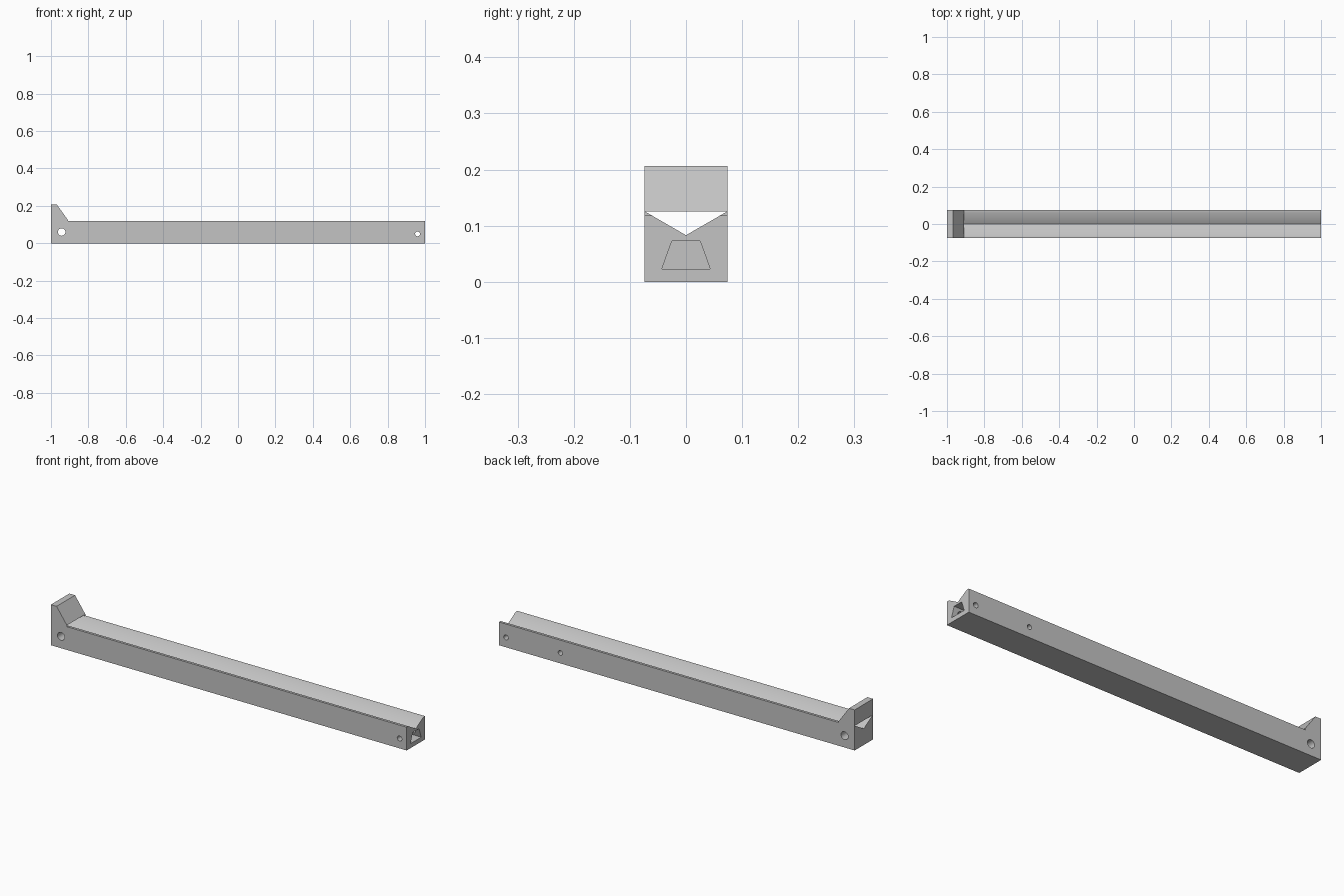
import bpy, bmesh, math
from mathutils import Vector, Matrix

cube = bpy.data.objects.get("Cube")
if cube:
    bpy.data.objects.remove(cube, do_unlink=True)

grey = bpy.data.materials.new("plain grey")
grey.use_nodes = True
colour = (0.55, 0.55, 0.55, 1)
grey.diffuse_color = colour
grey.node_tree.nodes["Principled BSDF"].inputs["Base Color"].default_value = colour


def add_object(name, bm):
    bmesh.ops.recalc_face_normals(bm, faces=bm.faces)
    mesh = bpy.data.meshes.new(name)
    bm.to_mesh(mesh)
    bm.free()
    mesh.materials.append(grey)
    obj = bpy.data.objects.new(name, mesh)
    bpy.context.collection.objects.link(obj)
    return obj


def prism(name, points, sweep):
    """Extrude a closed outline along the sweep vector."""
    bm = bmesh.new()
    face = bm.faces.new([bm.verts.new(p) for p in points])
    ext = bmesh.ops.extrude_face_region(bm, geom=[face])
    verts = [v for v in ext["geom"] if isinstance(v, bmesh.types.BMVert)]
    bmesh.ops.translate(bm, verts=verts, vec=Vector(sweep))
    return add_object(name, bm)


def cross_hole(name, x, z, radius, y0, y1):
    """Round drill running along y."""
    bm = bmesh.new()
    place = Matrix.Translation((x, (y0 + y1) / 2, z)) @ Matrix.Rotation(math.pi / 2, 4, "X")
    bmesh.ops.create_cone(bm, cap_ends=True, segments=32, radius1=radius,
                          radius2=radius, depth=y1 - y0, matrix=place)
    return add_object(name, bm)


half, top, groove_z, head_z = 0.074, 0.118, 0.083, 0.125

# Bar with the raised end stop, from its side outline
side = [(-1, 0), (1, 0), (1, top), (-0.91, top), (-0.91, head_z),
        (-0.968, 0.206), (-1, 0.206)]
bar = prism("grooved_bar", [(x, -half, z) for x, z in side], (0, 2 * half, 0))

# V groove, running under the end stop
spread = (head_z - groove_z) / math.tan(math.radians(30))
groove = [(0, groove_z), (spread, head_z), (-spread, head_z)]

# Tapered socket in the open end
socket = [(-0.043, 0.023), (0.043, 0.023), (0.025, 0.073), (-0.025, 0.073)]

cutters = [
    prism("groove_cutter", [(-1.1, y, z) for y, z in groove], (2.2, 0, 0)),
    prism("socket_cutter", [(0.6, y, z) for y, z in socket], (0.5, 0, 0)),
    cross_hole("stop_hole_cutter", -0.943, 0.06, 0.02, -0.2, 0.2),
    cross_hole("end_hole_cutter", 0.96, 0.05, 0.013, -0.2, 0.2),
    cross_hole("rear_hole_cutter", 0.655, 0.053, 0.012, 0, 0.2),
]
for cutter in cutters:
    cutter.hide_render = True
    mod = bar.modifiers.new(cutter.name, "BOOLEAN")
    mod.operation = "DIFFERENCE"
    mod.solver = "EXACT"
    mod.object = cutter

# Bake the cuts and drop the cutters
bpy.context.view_layer.update()
graph = bpy.context.evaluated_depsgraph_get()
cut_mesh = bpy.data.meshes.new_from_object(bar.evaluated_get(graph))
bar.modifiers.clear()
bar.data = cut_mesh
bar.data.name = "grooved_bar"
for cutter in cutters:
    bpy.data.objects.remove(cutter, do_unlink=True)

bpy.ops.object.select_all(action="DESELECT")
bar.select_set(True)
bpy.context.view_layer.objects.active = bar
bpy.ops.object.shade_smooth_by_angle(angle=math.radians(30))
